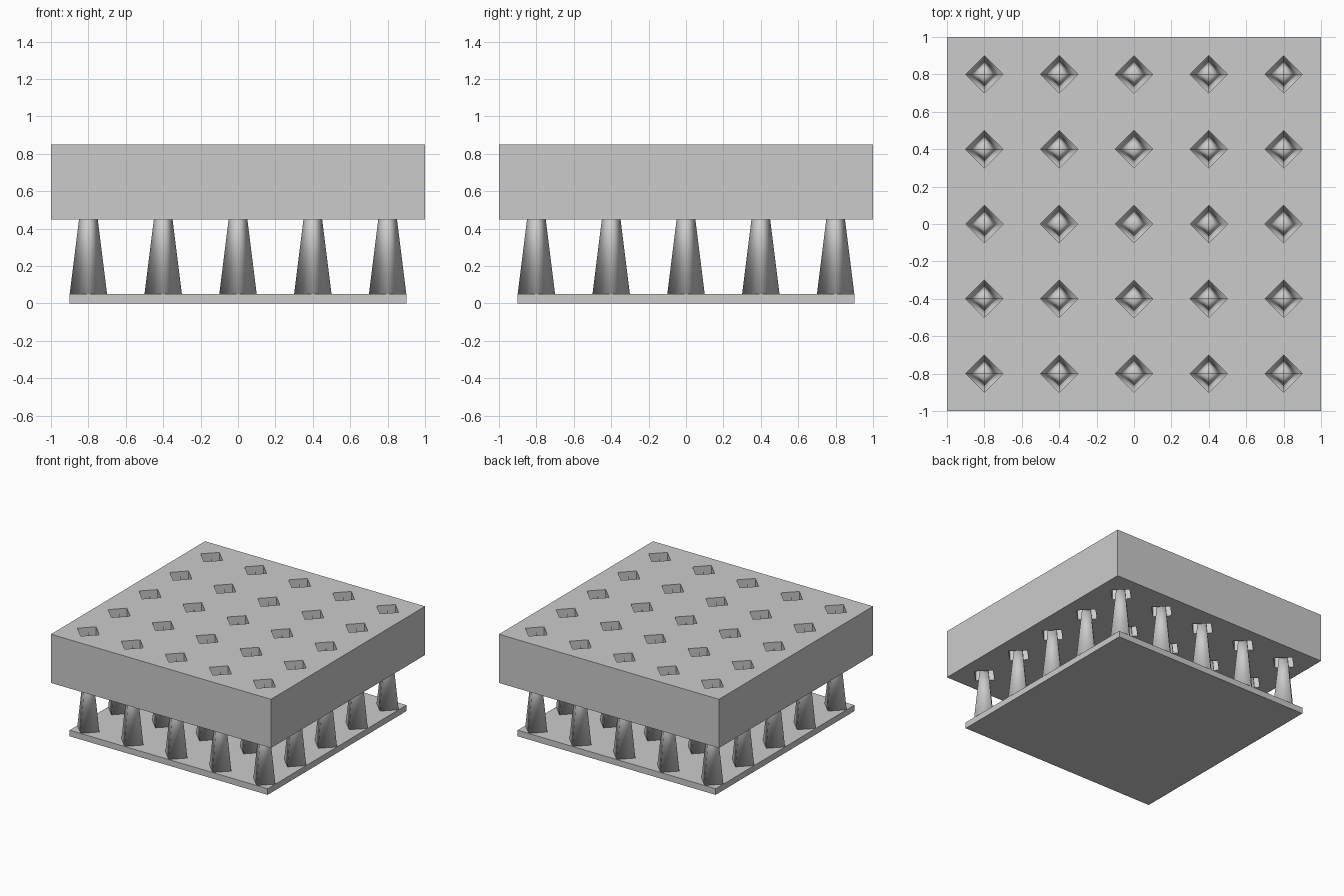
import bpy, bmesh
from math import pi
from mathutils import Matrix

if "Cube" in bpy.data.objects:
    bpy.data.objects.remove(bpy.data.objects["Cube"])

GRID = [-0.8, -0.4, 0.0, 0.4, 0.8]


def box(name, size, z0, z1):
    bpy.ops.mesh.primitive_cube_add(size=1, location=(0, 0, (z0 + z1) / 2))
    ob = bpy.context.object
    ob.name = name
    ob.scale = (size, size, z1 - z0)
    bpy.ops.object.transform_apply(location=True, scale=True)
    return ob


def four_sided(name, r_top, z0, z1):
    # diamond-footed pyramid or prism, corners on the x and y axes
    bm = bmesh.new()
    bmesh.ops.create_cone(bm, cap_ends=True, segments=4, radius1=0.1, radius2=r_top,
                          depth=z1 - z0, matrix=Matrix.Translation((0, 0, (z0 + z1) / 2)))
    bmesh.ops.remove_doubles(bm, verts=bm.verts, dist=1e-5)
    me = bpy.data.meshes.new(name)
    bm.to_mesh(me)
    bm.free()
    return me


def place(name, mesh, x, y):
    ob = bpy.data.objects.new(name, mesh)
    ob.location = (x, y, 0)
    bpy.context.collection.objects.link(ob)
    return ob


# base plate and the thick perforated block
box("base_plate", 1.8, 0.0, 0.05)
block = box("perforated_block", 2.0, 0.45, 0.85)

# spikes that rise from the plate into the holes, smooth shaded
spike_mesh = four_sided("spike", 0.0, 0.05, 0.85)
for p in spike_mesh.polygons:
    p.use_smooth = True

# diamond cutters, gathered in one mesh
unit = four_sided("hole_unit", 0.1, 0.3, 1.0)
bm = bmesh.new()
for x in GRID:
    for y in GRID:
        place("spike", spike_mesh, x, y)
        unit.transform(Matrix.Translation((x, y, 0)))
        bm.from_mesh(unit)
        unit.transform(Matrix.Translation((-x, -y, 0)))
cut_mesh = bpy.data.meshes.new("hole_cutter")
bm.to_mesh(cut_mesh)
bm.free()
cutter = place("hole_cutter", cut_mesh, 0, 0)
cutter.hide_render = True

# cut the through holes
mod = block.modifiers.new("holes", 'BOOLEAN')
mod.operation = 'DIFFERENCE'
mod.solver = 'EXACT'
mod.object = cutter
bpy.context.view_layer.objects.active = block
bpy.ops.object.modifier_apply(modifier=mod.name)
bpy.data.objects.remove(cutter)
